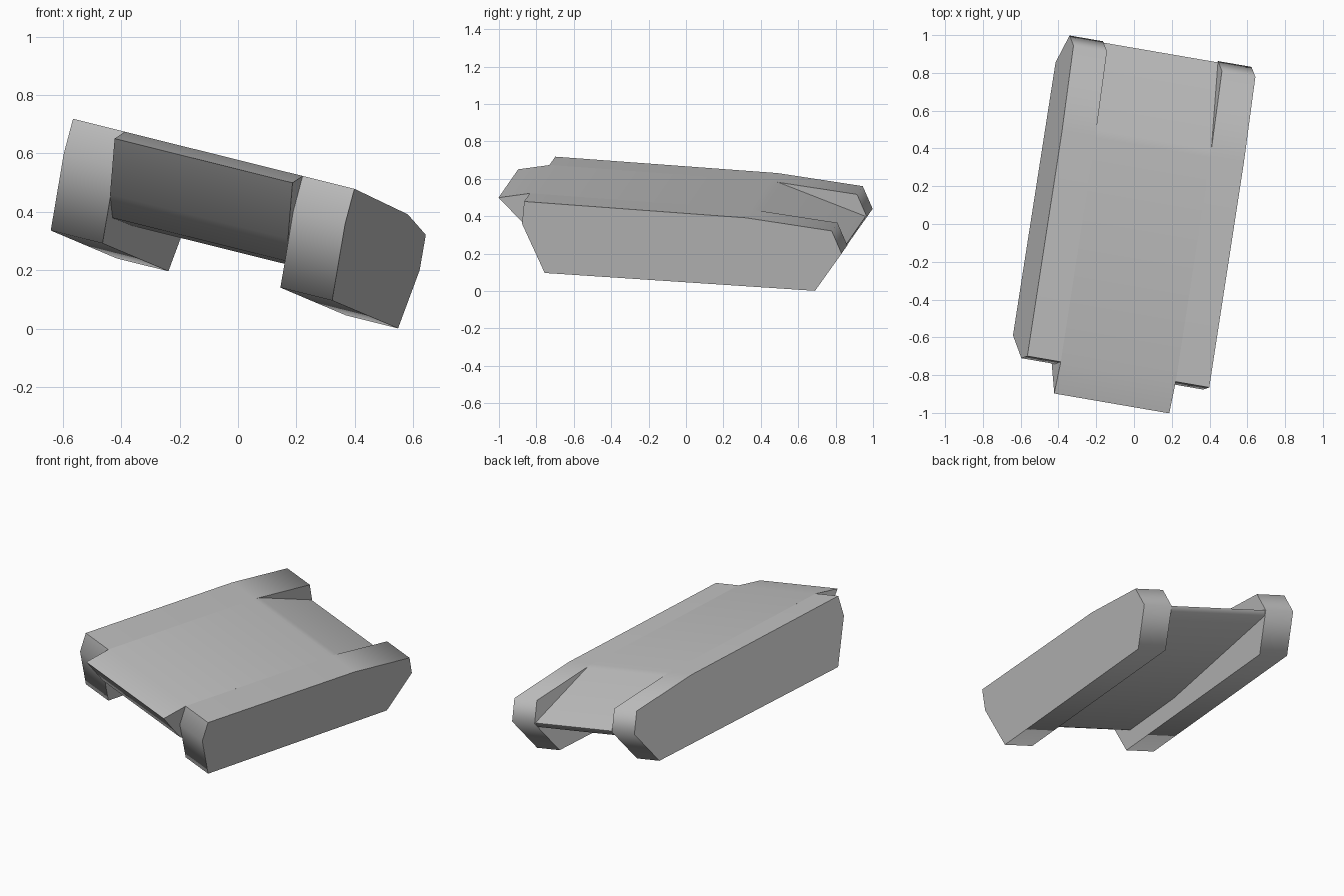
import bpy, bmesh, math
from mathutils import Vector, Matrix

if "Cube" in bpy.data.objects:
    bpy.data.objects.remove(bpy.data.objects["Cube"])

grey = bpy.data.materials.new("plain grey")
grey.use_nodes = True
colour = (0.54, 0.54, 0.54, 1)
grey.diffuse_color = colour
grey.node_tree.nodes["Principled BSDF"].inputs["Base Color"].default_value = colour

# The whole body is tilted: across, along and up are its own axes
across = Vector((0.957, -0.165, -0.238)).normalized()
along = Vector((0.153, 0.986, -0.067))
along = (along - across * along.dot(across)).normalized()
up = across.cross(along)
tilt = Matrix((across, along, up)).transposed().to_4x4()
tilt.translation = across * -0.093


def extrude_profile(name, profile, start, end):
    """Extrude a side profile (along, up) across the body."""
    bm = bmesh.new()
    base = bm.faces.new([bm.verts.new((start, y, z)) for y, z in profile])
    moved = bmesh.ops.extrude_face_region(bm, geom=[base])["geom"]
    corners = [v for v in moved if isinstance(v, bmesh.types.BMVert)]
    bmesh.ops.translate(bm, verts=corners, vec=(end - start, 0, 0))
    bmesh.ops.recalc_face_normals(bm, faces=bm.faces)
    mesh = bpy.data.meshes.new(name)
    bm.to_mesh(mesh)
    bm.free()
    mesh.materials.append(grey)
    obj = bpy.data.objects.new(name, mesh)
    bpy.context.collection.objects.link(obj)
    obj.matrix_world = tilt
    bpy.ops.object.select_all(action="DESELECT")
    obj.select_set(True)
    bpy.context.view_layer.objects.active = obj
    bpy.ops.object.shade_smooth_by_angle(angle=math.radians(66))
    return obj


# Hull: pointed nose, flat deck, sloped rear deck and rising belly
hull_profile = [(-0.993, 0.502), (-0.82, 0.538), (0.38, 0.531), (0.42, 0.527),
                (0.895, 0.373), (0.885, 0.345), (-0.15, 0.25), (-0.63, 0.247),
                (-0.8, 0.318)]
extrude_profile("hull", hull_profile, -0.318, 0.318)

# Track housings on both sides
track_profile = [(-0.824, 0.538), (0.38, 0.531), (0.845, 0.491), (0.902, 0.37),
                 (0.764, 0.155), (-0.702, 0.152), (-0.832, 0.414)]
for name, side in (("left_track", 1), ("right_track", -1)):
    extrude_profile(name, track_profile, side * 0.318, side * 0.503)
